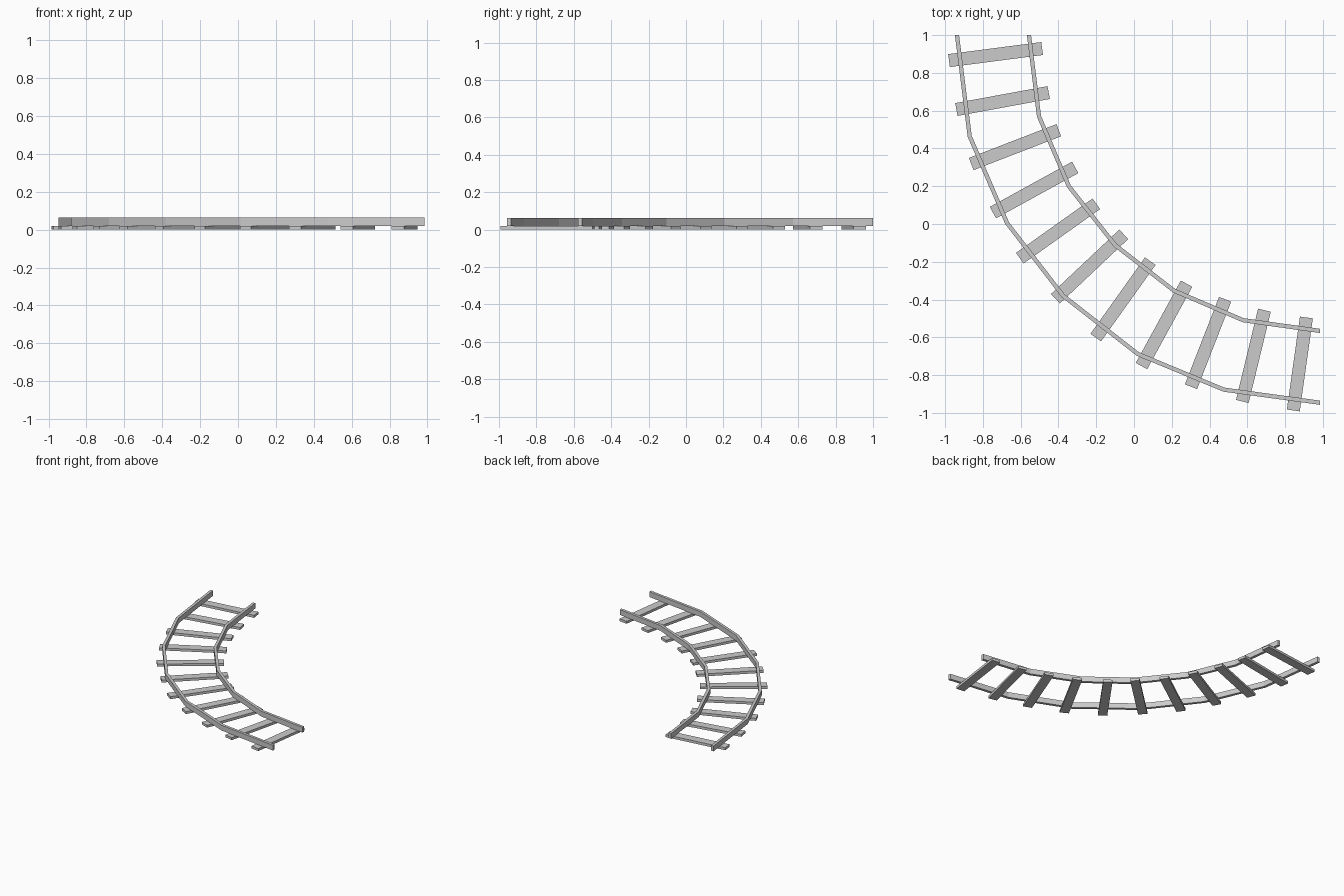
import bpy, bmesh
from math import radians
from mathutils import Matrix, Vector

if "Cube" in bpy.data.objects:
    bpy.data.objects.remove(bpy.data.objects["Cube"])

RAIL_W, RAIL_Z0, RAIL_Z1 = 0.022, 0.02, 0.063
TIE_L, TIE_W, TIE_H = 0.497, 0.069, 0.02


def finish(bm, name):
    bmesh.ops.recalc_face_normals(bm, faces=bm.faces)
    mesh = bpy.data.meshes.new(name)
    bm.to_mesh(mesh)
    bm.free()
    obj = bpy.data.objects.new(name, mesh)
    bpy.context.collection.objects.link(obj)
    return obj


def rail(name, path):
    """Rectangular bar swept along a mitred path, ends cut square to the axes."""
    pts = [Vector(p) for p in path]
    normals = []
    for a, b in zip(pts, pts[1:]):
        d = (b - a).normalized()
        normals.append(Vector((-d.y, d.x)))
    bm = bmesh.new()
    rings = []
    for i, p in enumerate(pts):
        if i == 0:
            n, m = normals[0], Vector((1, 0))
        elif i == len(pts) - 1:
            n, m = normals[-1], Vector((0, 1))
        else:
            n, m = normals[i], normals[i - 1] + normals[i]
        off = m * (RAIL_W / 2 / m.dot(n))
        rings.append([bm.verts.new((q.x, q.y, z)) for q, z in (
            (p - off, RAIL_Z0), (p + off, RAIL_Z0),
            (p + off, RAIL_Z1), (p - off, RAIL_Z1))])
    for r, s in zip(rings, rings[1:]):
        for k in range(4):
            j = (k + 1) % 4
            bm.faces.new((r[k], r[j], s[j], s[k]))
    bm.faces.new(rings[0])
    bm.faces.new(rings[-1])
    return finish(bm, name)


def tie(name, x, y, angle):
    bm = bmesh.new()
    mat = (Matrix.Translation((x, y, TIE_H / 2))
           @ Matrix.Rotation(radians(angle), 4, 'Z')
           @ Matrix.Diagonal((TIE_L, TIE_W, TIE_H, 1)))
    bmesh.ops.create_cube(bm, size=1, matrix=mat)
    return finish(bm, name)


# Curved rails
rail("outer_rail", [(-0.937, 1.0), (-0.87, 0.465), (-0.672, 0.005),
                    (-0.375, -0.38), (0.02, -0.688), (0.476, -0.877),
                    (0.984, -0.946)])
rail("inner_rail", [(-0.556, 1.0), (-0.503, 0.57), (-0.345, 0.2),
                    (-0.1, -0.112), (0.212, -0.353), (0.577, -0.509),
                    (0.984, -0.566)])

# Cross ties: centre and heading
ties = [(-0.733, 0.897, 7.4), (-0.696, 0.651, 10.4), (-0.63, 0.407, 21.1),
        (-0.529, 0.18, 28.8), (-0.402, -0.037, 35.4), (-0.235, -0.225, 43.3),
        (-0.058, -0.399, 54.5), (0.159, -0.534, 61.3), (0.392, -0.63, 68.7),
        (0.632, -0.698, 76.4), (0.878, -0.741, 82.0)]
for i, (x, y, a) in enumerate(ties, 1):
    tie(f"tie_{i:02d}", x, y, a)
